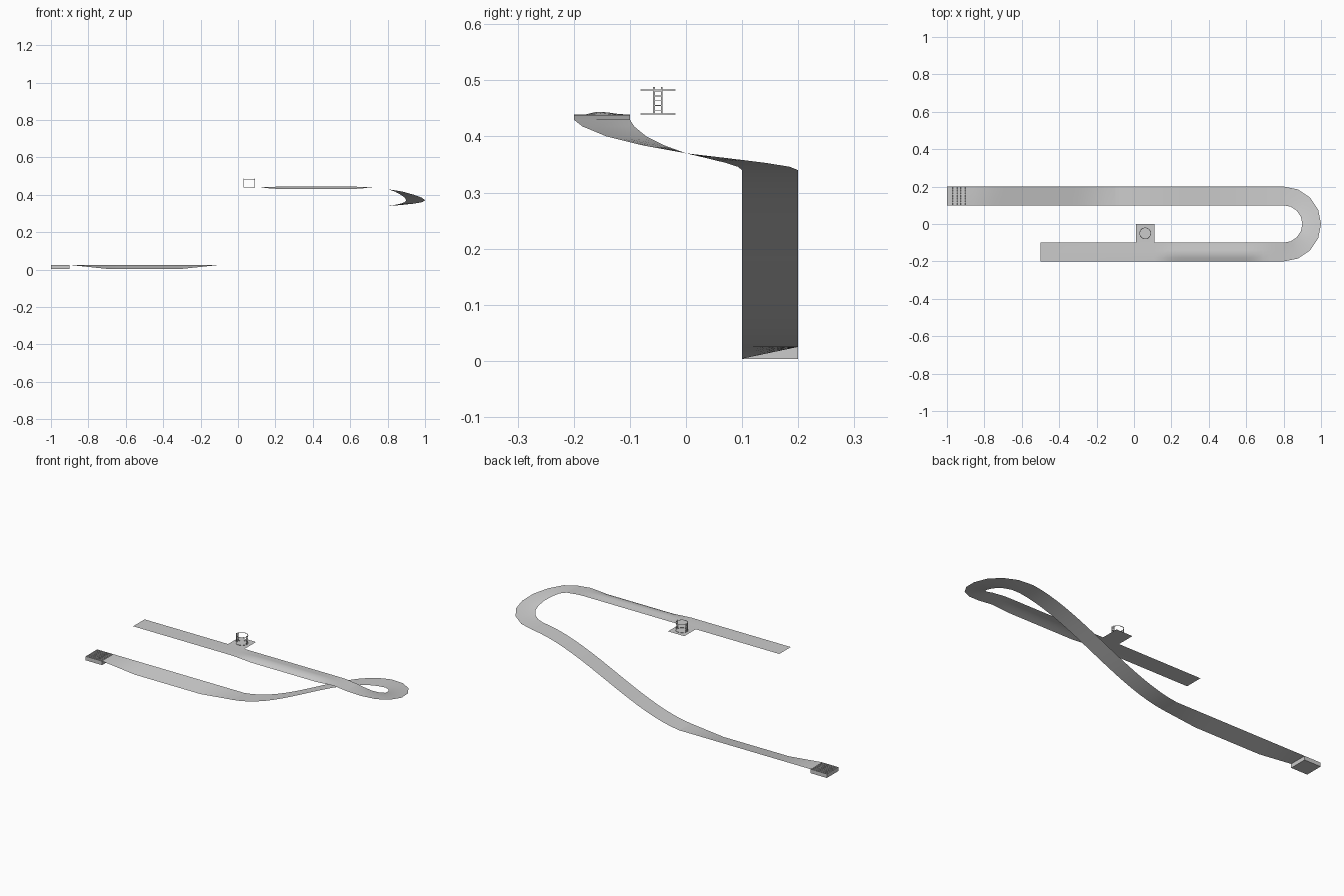
import bpy, bmesh, math

if "Cube" in bpy.data.objects:
    bpy.data.objects.remove(bpy.data.objects["Cube"])

ACROSS = [0, 0.2, 0.4, 0.6, 0.8, 1]        # 0 = inner edge, 1 = outer edge


def finish(bm, name, smooth=False):
    me = bpy.data.meshes.new(name)
    bm.normal_update()
    bm.to_mesh(me)
    bm.free()
    ob = bpy.data.objects.new(name, me)
    bpy.context.collection.objects.link(ob)
    if smooth:
        for p in me.polygons:
            p.use_smooth = True
    return ob


def ribbon(name, rows):
    """Zero-thickness surface through rows of points."""
    bm = bmesh.new()
    vs = [[bm.verts.new(p) for p in row] for row in rows]
    for r0, r1 in zip(vs, vs[1:]):
        for i in range(len(r0) - 1):
            bm.faces.new((r0[i], r1[i], r1[i + 1], r0[i + 1]))
    return finish(bm, name, True)


def box(name, x0, x1, y0, y1, z0, z1):
    bm = bmesh.new()
    bmesh.ops.create_cube(bm, size=1)
    for v in bm.verts:
        v.co = (x0 + (v.co.x + .5) * (x1 - x0), y0 + (v.co.y + .5) * (y1 - y0),
                z0 + (v.co.z + .5) * (z1 - z0))
    return finish(bm, name)


def ease(t):
    return t * t * (3 - 2 * t)


def plateau(x, a, b, c, d):
    """0 outside a..d, 1 between b and c."""
    return max(0, min(1, (x - a) / (b - a), (d - x) / (d - c)))


# banked lower straight: inner edge dips to the ground
def bank(x):
    k = plateau(x, -.9, -.7, -.3, -.1)
    return [(x, .1 + .1 * t, .025 - .021 * k * (1 - t)) for t in ACROSS]


ribbon("banked_straight", [bank(-.9 + .05 * i) for i in range(17)])

# climbing ramp with eased ends
rows = []
for i in range(19):
    t = i / 18
    z = .025 + .315 * (.3 * t + .7 * ease(t))
    rows.append([(-.1 + .9 * t, .1 + .1 * s, z) for s in ACROSS])
ribbon("climbing_ramp", rows)

# rising half-turn
TURN_Z = [.34, .346, .353, .361, .37, .384, .40, .418, .43]
rows = []
for i, z in enumerate(TURN_Z):
    a = math.pi / 2 - math.pi * i / 8
    rows.append([(.8 + (.1 + .1 * s) * math.cos(a), (.1 + .1 * s) * math.sin(a), z)
                 for s in ACROSS])
ribbon("half_turn", rows)

# upper straight: outer edge rolls over between x = 0.11 and 0.7
ROLL = [0, .001, .004, .005, 0, -.008]
rows = []
for i in range(20):
    x = .8 - .0365 * i
    z = .43 + .009 * min(1, (.8 - x) / .08)
    k = plateau(x, .11, .22, .62, .72)
    rows.append([(x, -.1 - .1 * s, z + r * k) for s, r in zip(ACROSS, ROLL)])
rows.append([(-.5, -.1 - .1 * s, .439) for s in ACROSS])
ribbon("upper_straight", rows)

# platform beside the upper straight
ribbon("side_platform", [[(.11, 0, .439), (.11, -.1, .439)],
                         [(.01, 0, .439), (.01, -.1, .439)]])

# end block with a grid of shallow pockets on top
bm = bmesh.new()
bmesh.ops.create_grid(bm, x_segments=7, y_segments=7, size=.05)
cells = list(bm.faces)
rim = [e for e in bm.edges if e.is_boundary]
ext = bmesh.ops.extrude_edge_only(bm, edges=rim)
low = [v for v in ext["geom"] if isinstance(v, bmesh.types.BMVert)]
for v in low:
    v.co.z = -.022
bmesh.ops.contextual_create(bm, geom=[e for e in bm.edges if e.is_boundary])
bmesh.ops.inset_individual(bm, faces=cells, thickness=.003, depth=0)
bmesh.ops.inset_individual(bm, faces=cells, thickness=.0005, depth=-.004)
bmesh.ops.recalc_face_normals(bm, faces=bm.faces)
bmesh.ops.translate(bm, verts=bm.verts, vec=(-.95, .15, .025))
finish(bm, "end_block")

# round tower: two hoops joined by two ladders
CX, CY = .06, -.05


def hoop(name, z, r=.031, w=.003, h=.0015):
    n = 32
    prof = [(r - w, z), (r, z), (r, z + h), (r - w, z + h), (r - w, z)]
    rows = [[(CX + p * math.cos(2 * math.pi * i / n),
              CY + p * math.sin(2 * math.pi * i / n), q) for p, q in prof]
            for i in range(n + 1)]
    ob = ribbon(name, rows)
    for p in ob.data.polygons:
        p.use_smooth = False


hoop("top_hoop", .482)
hoop("base_hoop", .4395)
for side in (-1, 1):
    x = CX + side * .0295
    tag = "left" if side < 0 else "right"
    for j, y in enumerate((-.057, -.043)):
        box(f"{tag}_ladder_rail_{j}", x - .0012, x + .0012, y - .0015, y + .0015, .439, .488)
    for j in range(5):
        z = .446 + .0085 * j
        box(f"{tag}_ladder_rung_{j}", x - .001, x + .001, -.057, -.043, z, z + .0015)
